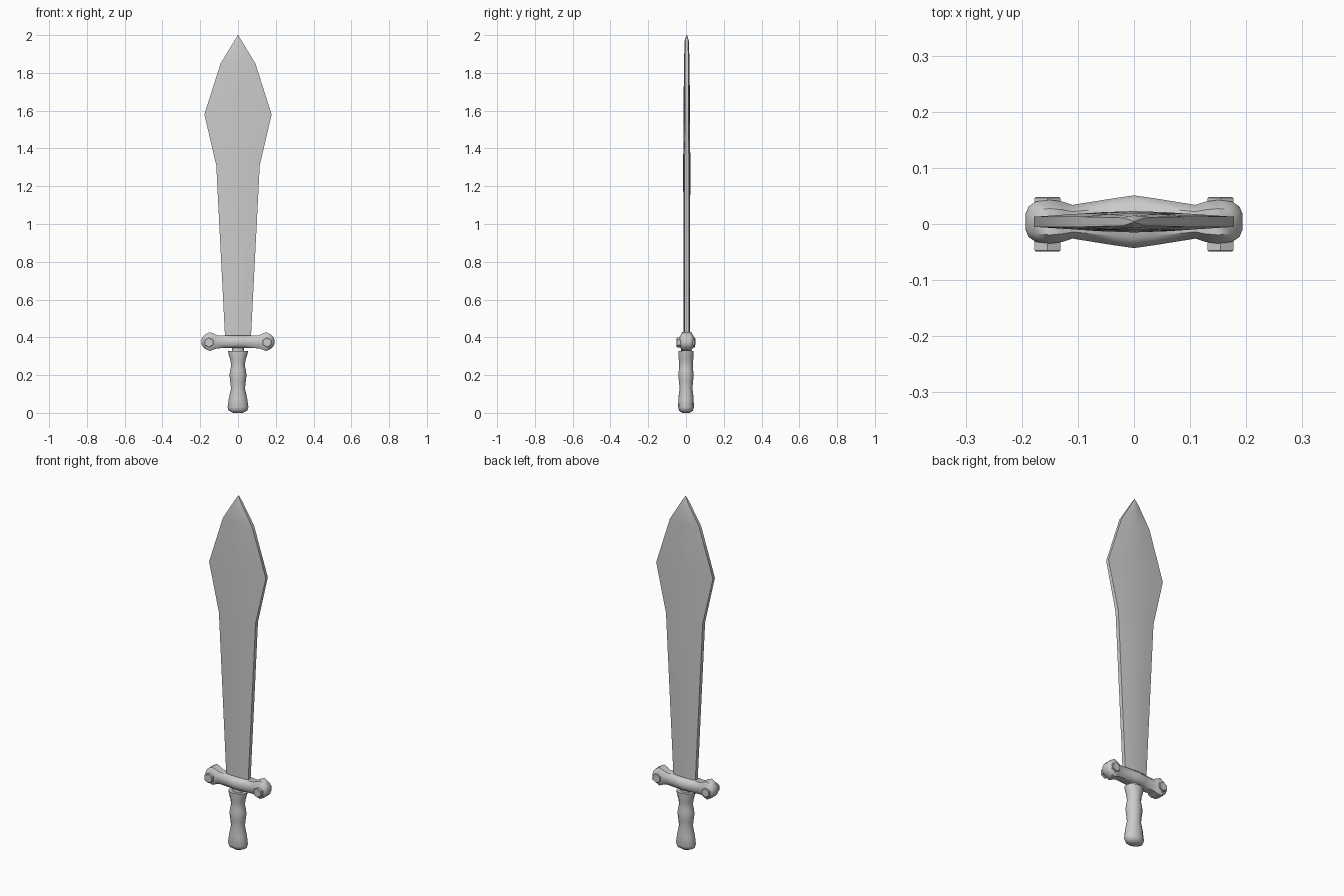
import bpy, math
from mathutils import Vector

cube = bpy.data.objects.get("Cube")
if cube:
    bpy.data.objects.remove(cube, do_unlink=True)

steel = bpy.data.materials.new("grey_steel")
steel.use_nodes = True
GREY = (0.6, 0.6, 0.6, 1)
steel.diffuse_color = GREY
steel.node_tree.nodes["Principled BSDF"].inputs["Base Color"].default_value = GREY


def loft(name, rings, angle=40):
    """Skin a list of equal-length closed rings and cap both ends."""
    n = len(rings[0])
    verts = [p for ring in rings for p in ring]
    faces = [(r * n + i, r * n + (i + 1) % n, (r + 1) * n + (i + 1) % n, (r + 1) * n + i)
             for r in range(len(rings) - 1) for i in range(n)]
    faces += [tuple(range(n))[::-1], tuple(range(len(verts) - n, len(verts)))]
    mesh = bpy.data.meshes.new(name)
    mesh.from_pydata(verts, [], faces)
    mesh.materials.append(steel)
    obj = bpy.data.objects.new(name, mesh)
    bpy.context.collection.objects.link(obj)
    bpy.ops.object.select_all(action='DESELECT')
    obj.select_set(True)
    bpy.context.view_layer.objects.active = obj
    bpy.ops.object.mode_set(mode='EDIT')
    bpy.ops.mesh.select_all(action='SELECT')
    bpy.ops.mesh.normals_make_consistent(inside=False)
    bpy.ops.object.mode_set(mode='OBJECT')
    bpy.ops.object.shade_smooth_by_angle(angle=math.radians(angle))
    return obj


# Leaf-shaped blade: height, half width, half thickness at the ridge and at the edge
CY = 0.004
blade = []
for z, w, ridge, edge in [(0.37, 0.067, 0.016, 0.011), (1.31, 0.115, 0.019, 0.011),
                          (1.58, 0.178, 0.017, 0.009), (1.85, 0.092, 0.015, 0.009),
                          (1.97, 0.019, 0.011, 0.007), (2.0, 0.001, 0.002, 0.001)]:
    mid = edge + (ridge - edge) * 0.75
    half = [(w, -edge), (w, edge), (w / 2, mid), (0, ridge), (-w / 2, mid)]
    blade.append([Vector((s * x, CY + s * y, z)) for s in (1, -1) for x, y in half])
# each half turn ends where the next one begins
loft("blade", blade, 35)

# Crossguard: x, half depth, bottom, top; mirrored about the middle
side = [(0.035, 0.042, 0.343, 0.409), (0.11, 0.030, 0.342, 0.410), (0.128, 0.036, 0.336, 0.420),
        (0.150, 0.039, 0.327, 0.428), (0.175, 0.036, 0.340, 0.414), (0.188, 0.027, 0.353, 0.400),
        (0.193, 0.015, 0.365, 0.388)]
stations = [(-x, d, b, t) for x, d, b, t in side[::-1]] + [(0, 0.047, 0.343, 0.409)] + side
guard = []
for x, d, b, t in stations:
    mid, h = (b + t) / 2, (t - b) / 2
    section = [(1, -0.45), (1, 0.45), (0.6, 1), (-0.6, 1), (-1, 0.45), (-1, -0.45), (-0.6, -1), (0.6, -1)]
    guard.append([Vector((x, CY + d * u, mid + h * v)) for u, v in section])
loft("crossguard", guard, 50)

# Hexagonal bolts through the guard ends
for label, sx in (("left", 1), ("right", -1)):
    rings = [[Vector((sx * 0.154 + r * math.cos(i * math.pi / 3 + 0.52), y,
                      0.373 + r * math.sin(i * math.pi / 3 + 0.52))) for i in range(6)]
             for y, r in ((-0.049, 0.024), (-0.047, 0.027), (0.046, 0.027), (0.048, 0.024))]
    loft(label + "_guard_bolt", rings, 30)


def turned(name, profile, sides=12):
    """Oval rings from height, half width, half depth."""
    return loft(name, [[Vector((w * math.cos(a), d * math.sin(a), z))
                        for a in (i * math.tau / sides for i in range(sides))]
                       for z, w, d in profile], 50)


# Contoured grip and the short neck joining it to the guard
turned("grip", [(0.0, 0.024, 0.020), (0.012, 0.050, 0.037), (0.03, 0.055, 0.042),
                (0.08, 0.048, 0.040), (0.13, 0.037, 0.034), (0.165, 0.041, 0.037),
                (0.20, 0.045, 0.041), (0.225, 0.042, 0.038), (0.25, 0.036, 0.036),
                (0.28, 0.040, 0.038), (0.31, 0.050, 0.041), (0.327, 0.053, 0.041)])
turned("neck", [(0.31, 0.032, 0.026), (0.36, 0.032, 0.026)])
